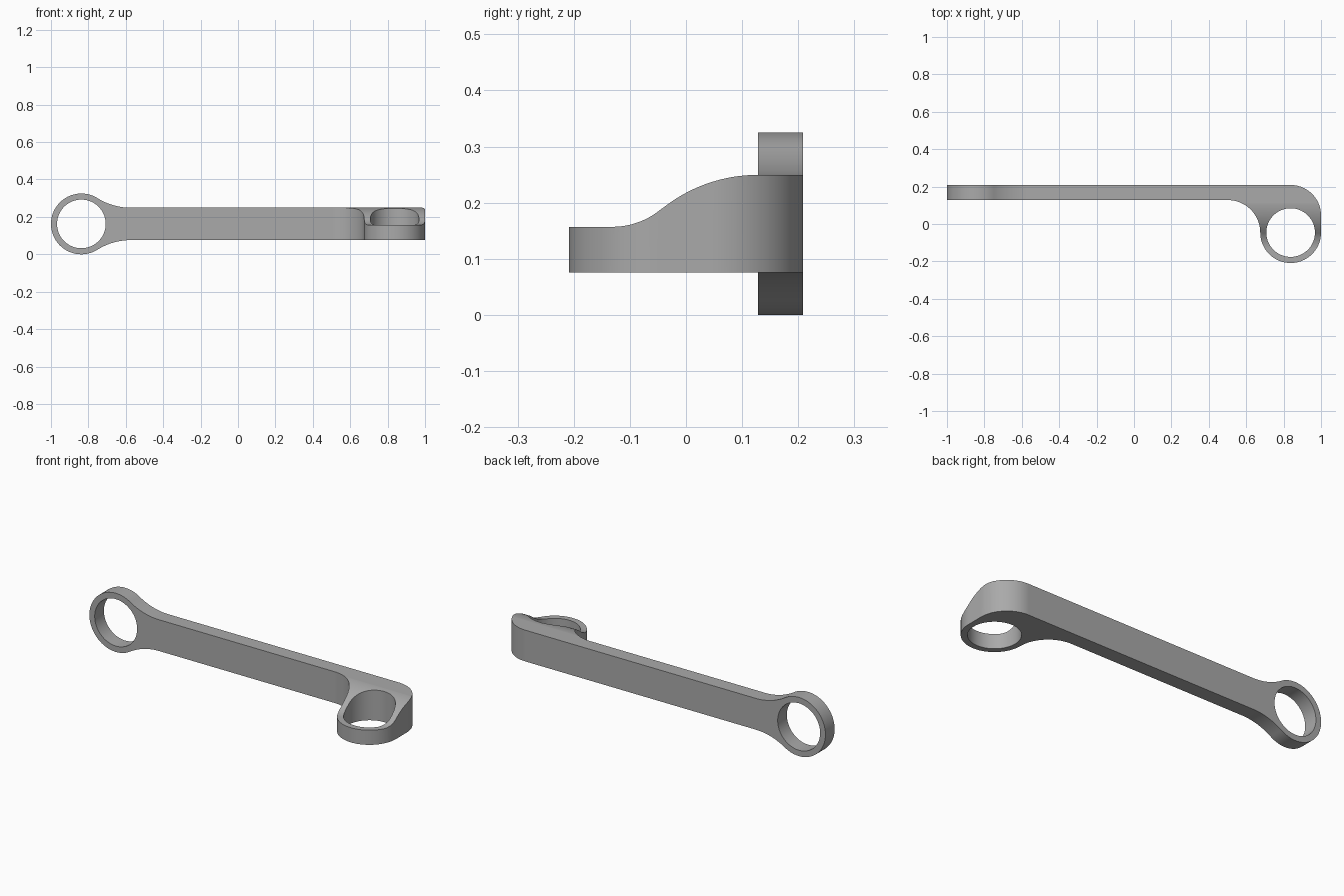
import bpy, bmesh
from math import radians, degrees, cos, sin, atan2

cube = bpy.data.objects.get("Cube")
if cube:
    bpy.data.objects.remove(cube, do_unlink=True)

grey = bpy.data.materials.new("satin grey")
grey.use_nodes = True
grey.diffuse_color = (0.4, 0.4, 0.4, 1)
grey.node_tree.nodes["Principled BSDF"].inputs["Base Color"].default_value = (0.4, 0.4, 0.4, 1)

RING, HOLE = 0.1625, 0.13          # outer and bore radius of both eyes
EYE_X = 1 - RING
MID_Z, HALF = RING, 0.0865         # bar centre height and half height
BACK, FACE = 0.2085, 0.128         # rear and front faces of the bar
HEAD_Y = RING - BACK


def arc(cx, cy, r, start, end, n=24):
    angles = [radians(start + (end - start) * i / n) for i in range(n + 1)]
    return [(cx + r * cos(a), cy + r * sin(a)) for a in angles]


def along_x(u, v, d): return (d, u, v)
def along_y(u, v, d): return (u, d, v)
def along_z(u, v, d): return (u, v, d)


def prism(name, outline, place, low, high):
    """Closed solid from a 2D outline; place maps (u, v, depth) to 3D."""
    bm = bmesh.new()
    first = [bm.verts.new(place(u, v, low)) for u, v in outline]
    second = [bm.verts.new(place(u, v, high)) for u, v in outline]
    bm.faces.new(first[::-1])
    bm.faces.new(second)
    for i in range(len(outline)):
        bm.faces.new((first[i - 1], first[i], second[i], second[i - 1]))
    bmesh.ops.recalc_face_normals(bm, faces=bm.faces[:])
    mesh = bpy.data.meshes.new(name)
    bm.to_mesh(mesh)
    bm.free()
    mesh.materials.append(grey)
    obj = bpy.data.objects.new(name, mesh)
    bpy.context.scene.collection.objects.link(obj)
    return obj


def combine(target, tool, operation):
    mod = target.modifiers.new(tool.name, 'BOOLEAN')
    mod.operation, mod.solver, mod.object = operation, 'EXACT', tool
    bpy.context.view_layer.update()
    bpy.context.view_layer.objects.active = target
    bpy.ops.object.modifier_apply(modifier=mod.name)
    bpy.data.objects.remove(tool, do_unlink=True)


# Plan outline: straight bar, inner fillet, eye and rounded outer corner
plan = [(-1.1, FACE)]
plan += arc(EYE_X - RING - (FACE - HEAD_Y), HEAD_Y, FACE - HEAD_Y, 90, 0)
plan += arc(EYE_X, HEAD_Y, RING, 180, 360, 48)[1:]
plan += arc(EYE_X, BACK - RING, RING, 0, 90)
plan += [(-1.1, BACK)]
link = prism("link_arm", plan, along_z, -0.1, 0.5)

# Front outline: upright eye blended into the bar by tangent fillets
dx = 0.265
fillet = (dx**2 + HALF**2 - RING**2) / (2 * (RING - HALF))
tilt = degrees(atan2(dx, HALF + fillet))
upper = [(1.1, MID_Z + HALF)]
upper += arc(dx - EYE_X, MID_Z + HALF + fillet, fillet, -90, -90 - tilt)
upper += arc(-EYE_X, MID_Z, RING, 90 - tilt, 180, 40)[1:]
lower = [(x, 2 * MID_Z - z) for x, z in reversed(upper[:-1])]
combine(link, prism("front_outline", upper + lower, along_y, -0.5, 0.5), 'INTERSECT')

# S-shaped slope down to the thinner horizontal eye
slope = [(-0.4, 0.157)]
slope += arc(-0.1315, 0.293, 0.136, -90, -50.5)
slope += arc(0.128, -0.0225, 0.272, 129.5, 91)[1:]
slope += [(0.126, 0.26), (0.1, 0.6), (-0.4, 0.6)]
combine(link, prism("slope_cutter", slope, along_x, 0.3, 1.2), 'DIFFERENCE')

# Bores of the two eyes
combine(link, prism("upright_bore", arc(-EYE_X, MID_Z, HOLE, 0, 355, 71), along_y, -0.5, 0.5), 'DIFFERENCE')
combine(link, prism("flat_bore", arc(EYE_X, HEAD_Y, HOLE, 0, 355, 71), along_z, -0.5, 0.6), 'DIFFERENCE')

# Smooth curved walls, crisp edges
bpy.ops.object.select_all(action='DESELECT')
link.select_set(True)
bpy.context.view_layer.objects.active = link
bpy.ops.object.shade_smooth_by_angle(angle=radians(25))
weighted = link.modifiers.new("even_shading", 'WEIGHTED_NORMAL')
weighted.keep_sharp = True
